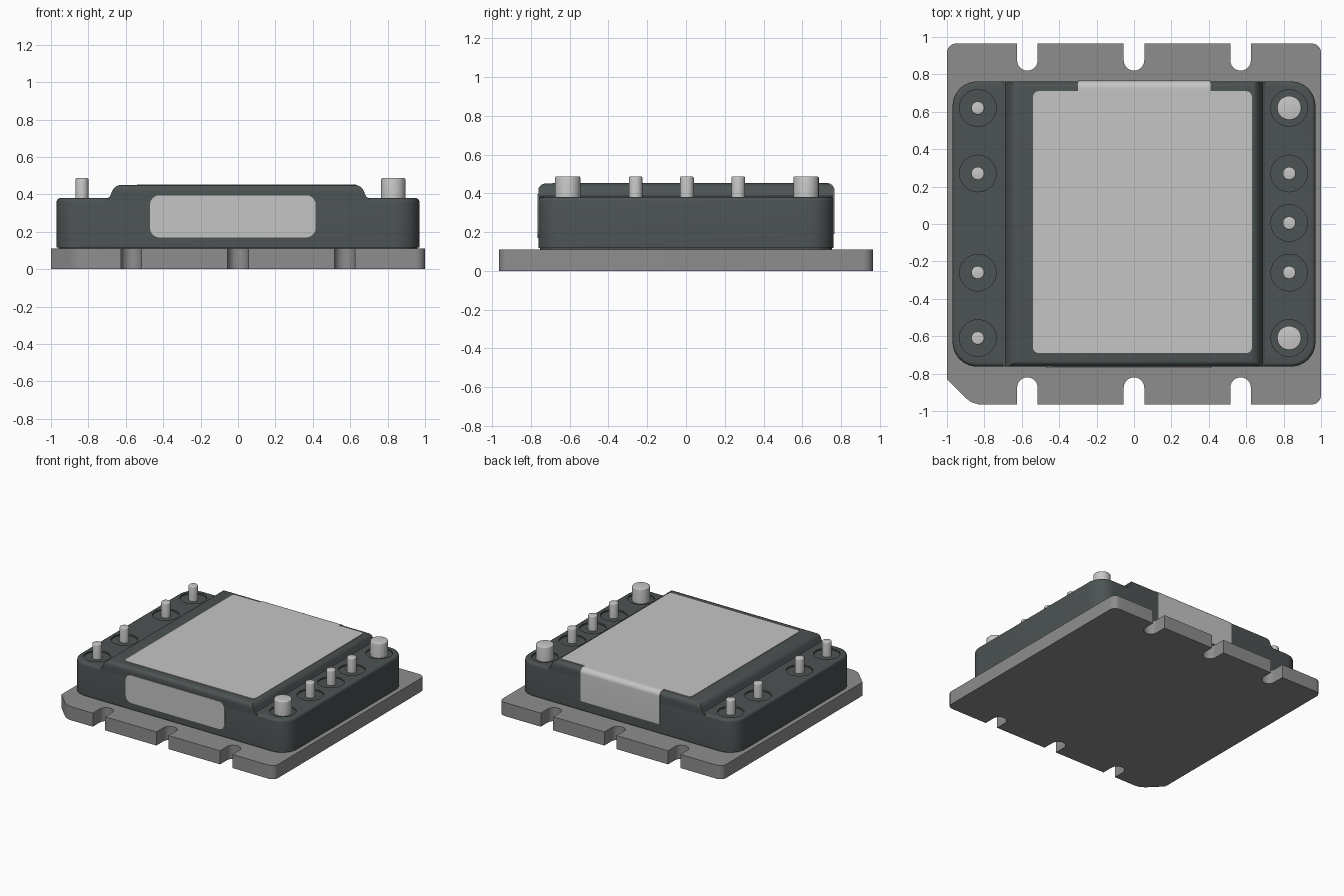
import bpy, bmesh
from math import pi, cos, sin, radians

if "Cube" in bpy.data.objects:
    bpy.data.objects.remove(bpy.data.objects["Cube"])


def material(name, rgb):
    m = bpy.data.materials.new(name)
    m.use_nodes = True
    m.diffuse_color = (*rgb, 1)
    m.node_tree.nodes["Principled BSDF"].inputs["Base Color"].default_value = (*rgb, 1)
    return m


METAL = material("plate grey", (0.27, 0.27, 0.27))
CASE = material("case charcoal", (0.073, 0.085, 0.087))
LABEL = material("label light grey", (0.56, 0.56, 0.56))
PIN = material("pin light grey", (0.57, 0.57, 0.57))


def arc(cx, cy, r, a0, a1, n=8):
    """Points on an arc, angles in degrees."""
    return [(cx + r * cos(radians(a0 + (a1 - a0) * i / n)),
             cy + r * sin(radians(a0 + (a1 - a0) * i / n))) for i in range(n + 1)]


def rounded_rect(x0, x1, y0, y1, r, n=8):
    return (arc(x0 + r, y0 + r, r, 180, 270, n) + arc(x1 - r, y0 + r, r, 270, 360, n)
            + arc(x1 - r, y1 - r, r, 0, 90, n) + arc(x0 + r, y1 - r, r, 90, 180, n))


def prism(name, outline, lo, hi, mat, axis="z", bevel=0, bevel_rule=None, segments=4):
    """Extrude an outline along an axis, optionally rounding edges chosen by a rule."""
    place = {"z": lambda u, v, d: (u, v, d),
             "y": lambda u, v, d: (u, d, v),
             "x": lambda u, v, d: (d, u, v)}[axis]
    bm = bmesh.new()
    a = [bm.verts.new(place(u, v, lo)) for u, v in outline]
    b = [bm.verts.new(place(u, v, hi)) for u, v in outline]
    bm.faces.new(a)
    bm.faces.new(b)
    n = len(outline)
    for i in range(n):
        j = (i + 1) % n
        bm.faces.new((a[i], a[j], b[j], b[i]))
    bmesh.ops.recalc_face_normals(bm, faces=bm.faces)
    if bevel:
        edges = [e for e in bm.edges if all(bevel_rule(v.co) for v in e.verts)]
        bmesh.ops.bevel(bm, geom=edges, offset=bevel, segments=segments,
                        profile=0.5, affect="EDGES", clamp_overlap=True)
    mesh = bpy.data.meshes.new(name)
    bm.to_mesh(mesh)
    bm.free()
    ob = bpy.data.objects.new(name, mesh)
    bpy.context.collection.objects.link(ob)
    mesh.materials.append(mat)
    return ob


def activate(ob):
    bpy.ops.object.select_all(action="DESELECT")
    ob.select_set(True)
    bpy.context.view_layer.objects.active = ob


def smooth(ob):
    activate(ob)
    bpy.ops.object.shade_smooth_by_angle(angle=radians(32))


# Base plate with six open slots and one clipped corner
SLOTS = (-0.57, 0, 0.57)
PX, PY, SR = 1.0, 0.965, 0.055
outline = [(-PX, -0.83), (-0.9, -0.93), (-0.87, -0.953), (-0.83, -PY)]
for s in SLOTS:
    outline += [(s - SR, -PY)] + arc(s, -0.875, SR, 180, 0, 12) + [(s + SR, -PY)]
outline += arc(PX - 0.05, -PY + 0.05, 0.05, 270, 360)
outline += arc(PX - 0.05, PY - 0.05, 0.05, 0, 90)
for s in reversed(SLOTS):
    outline += [(s + SR, PY)] + arc(s, 0.875, SR, 0, -180, 12) + [(s - SR, PY)]
outline += arc(-PX + 0.05, PY - 0.05, 0.05, 90, 180)
smooth(prism("base_plate", outline, 0, 0.11, METAL))

# Case: narrow foot, main body and raised centre
BY = 0.762
prism("case_foot", rounded_rect(-0.96, 0.96, -0.752, 0.752, 0.125), 0.105, 0.13, CASE)
body = prism("case_body", rounded_rect(-0.97, 0.97, -BY, BY, 0.13, 10), 0.117, 0.38, CASE,
             bevel=0.02, bevel_rule=lambda c: c.z > 0.379)

half = [(0.70, 0.30), (0.70, 0.38), (0.687, 0.386), (0.679, 0.40), (0.662, 0.45)]
profile = half + [(-x, z) for x, z in reversed(half)]
smooth(prism("case_raised_centre", profile, -BY + 0.0005, BY - 0.0005, CASE, axis="y",
             bevel=0.035, bevel_rule=lambda c: c.z > 0.449, segments=5))

# Terminals: (x, y, radius)
LX, RX = -0.835, 0.83
terminals = [(LX, y, 0.035) for y in (0.62, 0.27, -0.26, -0.61)]
terminals += [(RX, y, 0.035) for y in (0.27, 0.005, -0.26)]
terminals += [(RX, y, 0.065) for y in (0.62, -0.61)]

# Shallow round recess under each terminal, then the pin itself
for i, (x, y, r) in enumerate(terminals):
    cutter = prism("recess_cutter", arc(x, y, 0.098, 0, 360 - 360 / 32, 31), 0.368, 0.5, CASE)
    cutter.hide_render = True
    mod = body.modifiers.new("recess", "BOOLEAN")
    mod.operation = "DIFFERENCE"
    mod.solver = "EXACT"
    mod.object = cutter
    activate(body)
    bpy.ops.object.modifier_apply(modifier=mod.name)
    bpy.data.objects.remove(cutter)

    kind = "power_pin" if r > 0.05 else "signal_pin"
    smooth(prism(f"{kind}_{i + 1}", arc(x, y, r, 0, 360 - 360 / 32, 31), 0.35, 0.487, PIN,
                 bevel=0.007, bevel_rule=lambda c: c.z > 0.486, segments=3))
smooth(body)

# Labels: top sheet, tab folded over the back edge, and front plate
T = 0.004
prism("top_label", rounded_rect(-0.54, 0.63, -0.69, 0.71, 0.03), 0.449, 0.45 + T, LABEL)

FR = 0.035
cy, cz = BY - FR, 0.45 - FR
outer = [(0.70, 0.45 + T)] + arc(cy, cz, FR + T, 90, 0) + [(BY + T, 0.19)]
inner = [(0.70, 0.449)] + arc(cy, cz, FR - 0.001, 90, 0) + [(BY - 0.001, 0.19)]
smooth(prism("back_label_tab", outer + inner[::-1], -0.30, 0.41, LABEL, axis="x"))

prism("front_label", rounded_rect(-0.47, 0.415, 0.17, 0.395, 0.05),
      -BY - T, -BY + 0.001, LABEL, axis="y")
